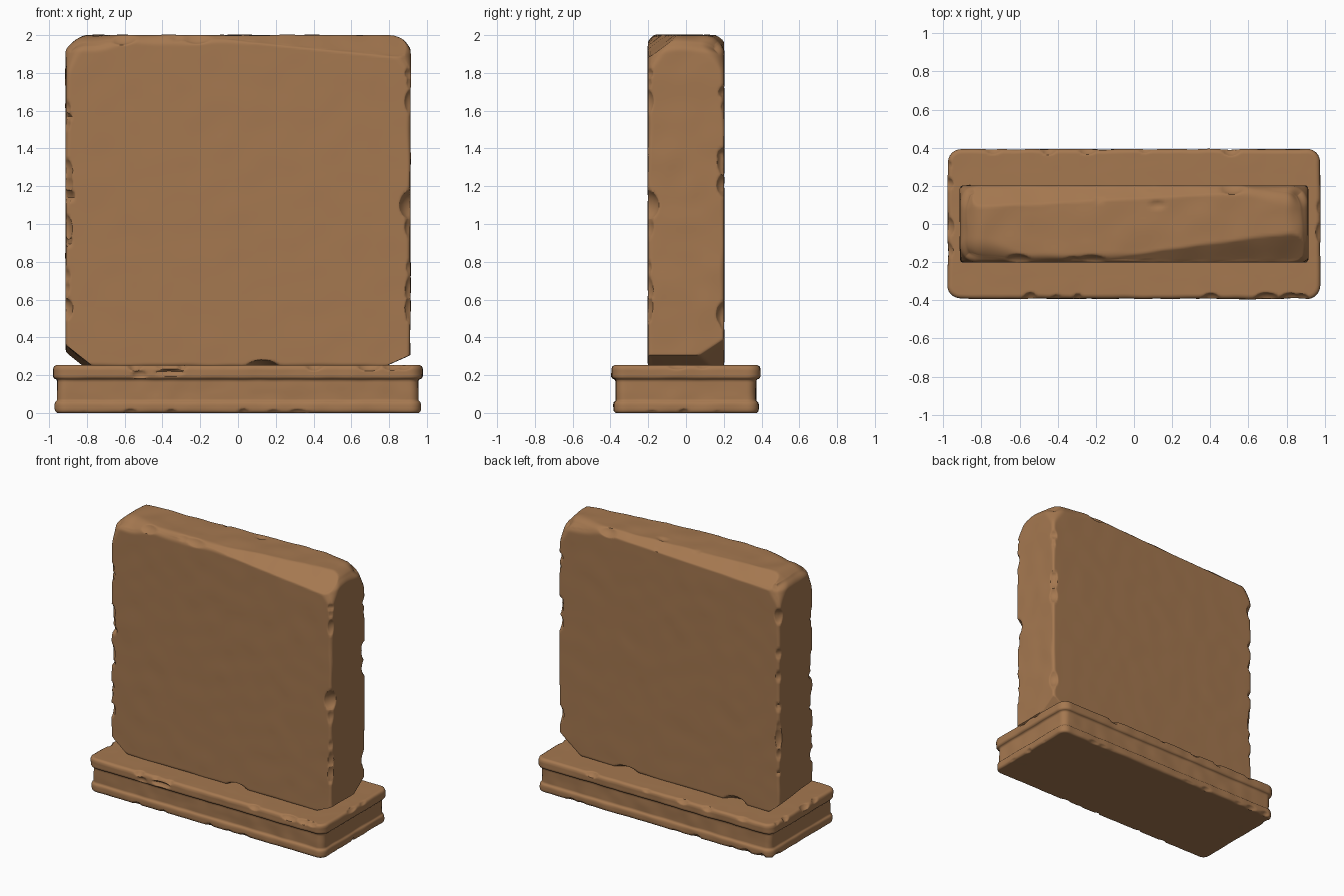
import bpy, bmesh, math, random
from mathutils import Vector, noise

if "Cube" in bpy.data.objects:
    bpy.data.objects.remove(bpy.data.objects["Cube"])

random.seed(4)
stone = bpy.data.materials.new("brown stone")
stone.diffuse_color = (0.376, 0.188, 0.08, 1)
stone.use_nodes = True
stone.node_tree.nodes["Principled BSDF"].inputs["Base Color"].default_value = stone.diffuse_color


def ramp(x, a, b):
    t = min(max((x - a) / (b - a), 0), 1)
    return t * t * (3 - 2 * t)


def chip(edge, out, size, depth):
    """Ellipsoid bite: centre lies outside the edge point, reaching in by depth."""
    out, size = Vector(out).normalized(), Vector(size)
    reach = 1 / math.sqrt(sum((o / s) ** 2 for o, s in zip(out, size)))
    return Vector(edge) + out * (reach - depth), size


def bite(p, chips):
    for c, s in chips:
        d = p - c
        if abs(d.x) < s.x and abs(d.y) < s.y and abs(d.z) < s.z:
            k = math.sqrt((d.x / s.x) ** 2 + (d.y / s.y) ** 2 + (d.z / s.z) ** 2)
            if 0.01 < k < 1:
                p = c + d / k
    return p


def finish(bm, name):
    bmesh.ops.recalc_face_normals(bm, faces=bm.faces)
    me = bpy.data.meshes.new(name)
    bm.to_mesh(me)
    bm.free()
    ob = bpy.data.objects.new(name, me)
    bpy.context.collection.objects.link(ob)
    me.materials.append(stone)
    bpy.ops.object.select_all(action='DESELECT')
    ob.select_set(True)
    bpy.context.view_layer.objects.active = ob
    bpy.ops.object.shade_smooth_by_angle(angle=math.radians(50))


# ---- standing slab: a dense box, rounded, cut and chipped ----
HALF, MID = Vector((0.912, 0.202, 0.878)), Vector((0, 0, 1.122))
COUNT = (120, 36, 116)


def grid_box():
    bm = bmesh.new()

    def axis(n):  # spacing gets finer towards the edges
        ts = [2 * i / n - 1 for i in range(n + 1)]
        return [0.4 * t + 0.6 * math.sin(t * math.pi / 2) for t in ts]
    for a in range(3):
        b, c = (a + 1) % 3, (a + 2) % 3
        for side in (-1, 1):
            rows = []
            for u in axis(COUNT[b]):
                row = []
                for w in axis(COUNT[c]):
                    p = Vector()
                    p[a], p[b], p[c] = side * HALF[a], u * HALF[b], w * HALF[c]
                    row.append(bm.verts.new(p))
                rows.append(row)
            for r, s in zip(rows, rows[1:]):
                for j in range(len(r) - 1):
                    bm.faces.new((r[j], r[j + 1], s[j + 1], s[j]))
    bmesh.ops.remove_doubles(bm, verts=bm.verts, dist=1e-5)
    return bm


def round_slab(p):
    top = ramp(p.z, HALF.z - 0.22, HALF.z - 0.02)
    n = noise.noise(p * 6)
    r = 0.02 + 0.008 * n
    r += top * (0.03 + 0.02 * n + 0.075 * ramp(abs(p.x), 0.45, 0.9))
    q = Vector([min(max(p[i], r - HALF[i]), HALF[i] - r) for i in range(3)])
    return q + (p - q).normalized() * r + MID


# flat breaks: point and outward normal
cuts = [(Vector(a), Vector(b).normalized()) for a, b in (
    ((0.82, 0, 0.265), (0.45, 0, -1)), ((-0.86, 0, 0.30), (-0.8, -0.1, -1)),
    ((0.86, 0.12, 0.30), (0.7, 0.6, -0.9)), ((0.6, -0.15, 1.945), (0.10, -0.75, 1)),
    ((-0.87, -0.16, 1.945), (-0.7, -0.8, 1)), ((-0.1, 0.165, 1.97), (-0.04, 0.8, 1)))]

slab_chips = [
    chip((0.13, -0.2, 0.25), (0, -1, -0.8), (0.10, 0.12, 0.06), 0.04),
    chip((0.91, -0.2, 1.10), (1, -1, 0), (0.09, 0.09, 0.09), 0.05),
    chip((-0.91, -0.2, 1.15), (-1, -1, 0), (0.09, 0.09, 0.04), 0.045),
    chip((-0.91, -0.2, 0.91), (-1, -1, 0), (0.07, 0.07, 0.03), 0.035),
    chip((-0.91, -0.2, 1.57), (-1, -1, 0), (0.08, 0.08, 0.03), 0.03),
    chip((-0.18, 0.15, 2.0), (0, 0.2, 1), (0.03, 0.07, 0.04), 0.015),
    chip((0.12, 0.10, 2.0), (0, 0, 1), (0.06, 0.03, 0.04), 0.012),
    chip((-0.55, 0.2, 0.25), (0, 1, -0.6), (0.11, 0.1, 0.07), 0.045),
    chip((0.35, 0.2, 0.25), (0, 1, -0.6), (0.12, 0.1, 0.06), 0.035)]
for sx in (-1, 1):
    for sy in (-1, 1):
        for k in range(11):
            s = random.uniform(0.04, 0.09)
            slab_chips.append(chip(
                (sx * 0.908, sy * 0.2, random.uniform(0.42, 1.8)), (sx, sy, 0),
                (s, s, random.uniform(0.03, 0.09)), random.uniform(0.013, 0.032)))
for k in range(12):
    sy = random.choice((-1, 1))
    slab_chips.append(chip((random.uniform(-0.8, 0.8), sy * 0.195, 1.985), (0, sy, 1),
                           (random.uniform(0.05, 0.15), 0.08, 0.08),
                           random.uniform(0.015, 0.03)))

bm = grid_box()
for v in bm.verts:
    p = round_slab(v.co)
    for point, normal in cuts:
        over = (p - point).dot(normal)
        if over > 0:
            p -= normal * over
    p = bite(p, slab_chips)
    # uneven narrow sides, flat broad faces
    w = 0.005 if abs(p.y) < 0.19 else 0.0015
    v.co = p + noise.noise_vector(p * 7) * w
finish(bm, "standing_slab")

# ---- moulded base: profile (outward offset, height) swept round a rectangle ----
profile = [(-0.12, 0), (-0.012, 0), (-0.003, 0.008), (0, 0.02), (0, 0.045), (-0.003, 0.056),
           (-0.013, 0.066), (-0.013, 0.17), (-0.008, 0.178), (0.003, 0.182),
           (0.009, 0.192), (0.009, 0.232), (0.004, 0.246), (-0.008, 0.253), (-0.12, 0.253)]
fine = []
for (a, z), (b, y) in zip(profile, profile[1:]):
    n = max(1, math.ceil(math.hypot(b - a, y - z) / 0.01))
    fine += [(a + (b - a) * i / n, z + (y - z) * i / n) for i in range(n)]
fine.append(profile[-1])


def ring(off, z):
    hx, hy, r = 0.968 + off, 0.383 + off, max(0.06 + off, 0.01)
    corners = []
    for k, (sx, sy) in enumerate(((1, 1), (-1, 1), (-1, -1), (1, -1))):
        corners.append([Vector((sx * (hx - r) + r * math.cos(t), sy * (hy - r) + r * math.sin(t), z))
                        for t in [(k + i / 8) * math.pi / 2 for i in range(9)]])
    pts = []
    for k in range(4):
        pts += corners[k]
        a, b = corners[k][-1], corners[(k + 1) % 4][0]
        n = 120 if k % 2 == 0 else 48
        pts += [a.lerp(b, i / n) for i in range(1, n)]
    return pts


base_chips = [chip((-0.36, -0.39, 0.21), (0, -1, 0.2), (0.09, 0.03, 0.02), 0.015),
              chip((-0.52, -0.39, 0.20), (0, -1, 0), (0.05, 0.03, 0.03), 0.012)]
for k in range(44):
    low = random.random() < 0.6
    z, dz = (0.0, -0.9) if low else (0.25, 0.9)
    s = random.choice((-1, 1))
    length, depth = random.uniform(0.03, 0.08), random.uniform(0.01, 0.024)
    if k % 4:
        base_chips.append(chip((random.uniform(-0.9, 0.9), s * 0.385, z), (0, s, dz),
                               (length, 0.05, 0.05), depth))
    else:
        base_chips.append(chip((s * 0.97, random.uniform(-0.33, 0.33), z), (s, 0, dz),
                               (0.05, length, 0.05), depth))

bm = bmesh.new()
rings = [[bm.verts.new(p) for p in ring(o, z)] for o, z in fine]
for r, s in zip(rings, rings[1:]):
    for i in range(len(r)):
        j = (i + 1) % len(r)
        bm.faces.new((r[i], r[j], s[j], s[i]))
bm.faces.new(rings[0])
bm.faces.new(rings[-1])
for v in bm.verts:
    p = bite(v.co.copy(), base_chips)
    d = noise.noise_vector(p * 9) * 0.005
    d.z *= 0.3
    v.co = p + d
    v.co.z = max(v.co.z, 0)
finish(bm, "moulded_base")
